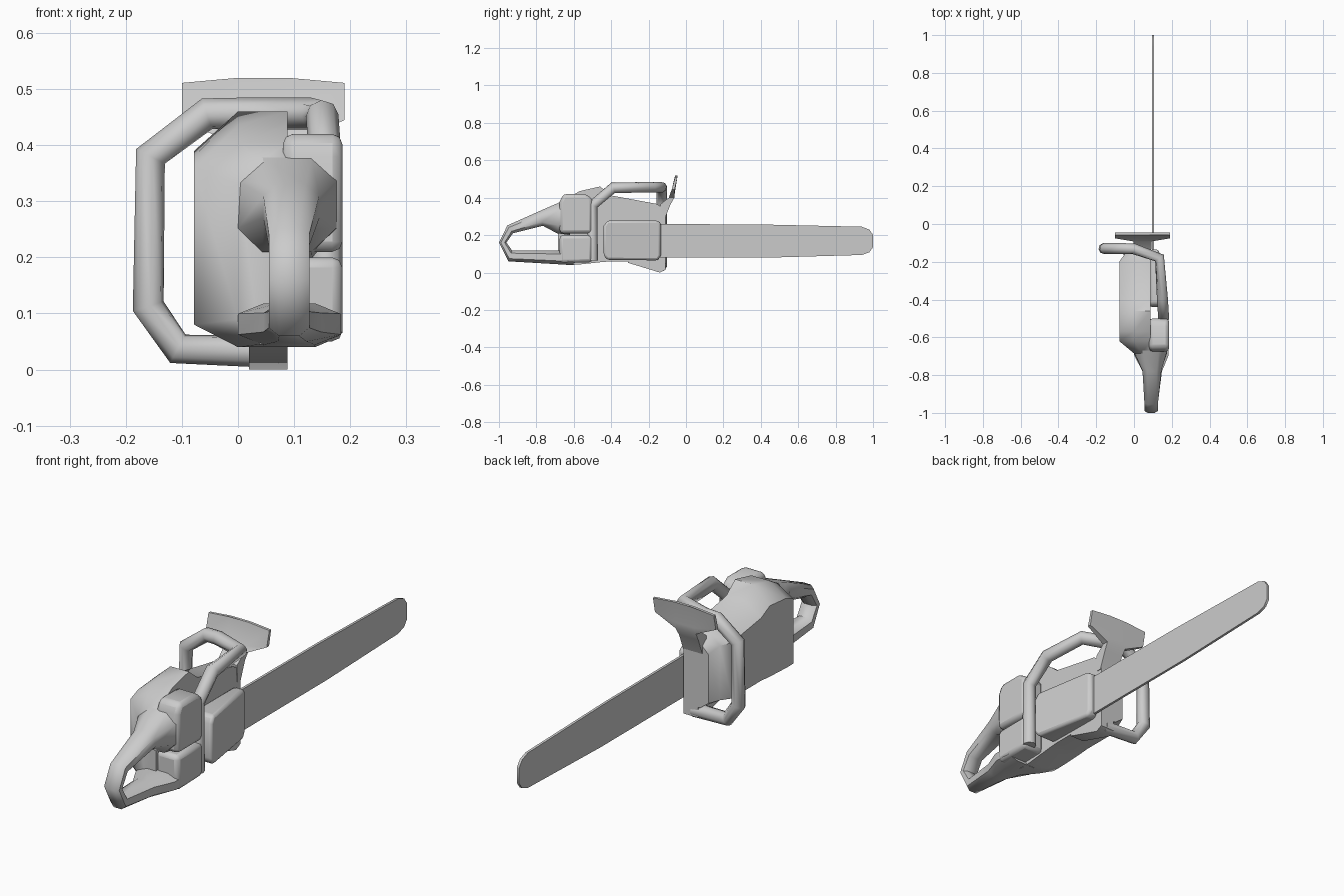
import bpy, bmesh, math


def finish(ob, angle=50):
    bpy.ops.object.select_all(action='DESELECT')
    ob.select_set(True)
    bpy.context.view_layer.objects.active = ob
    bpy.ops.object.shade_smooth_by_angle(angle=math.radians(angle))
    return ob


def loft(name, rings, angle=50):
    """Skin equal-length rings of points and cap both ends."""
    bm = bmesh.new()
    vs = [[bm.verts.new(p) for p in r] for r in rings]
    n = len(vs[0])
    for a, b in zip(vs, vs[1:]):
        for i in range(n):
            j = (i + 1) % n
            bm.faces.new((a[i], a[j], b[j], b[i]))
    bm.faces.new(vs[0])
    bm.faces.new(vs[-1])
    bmesh.ops.recalc_face_normals(bm, faces=bm.faces)
    me = bpy.data.meshes.new(name)
    bm.to_mesh(me)
    bm.free()
    ob = bpy.data.objects.new(name, me)
    bpy.context.collection.objects.link(ob)
    return finish(ob, angle)


def side_prism(name, pts, x0, x1, bevel=0.0):
    """Extrude a (y, z) profile along x; x1 may be a function of y."""
    f = x1 if callable(x1) else (lambda y: x1)
    ob = loft(name, [[(x0, y, z) for y, z in pts],
                     [(f(y), y, z) for y, z in pts]])
    if bevel:
        m = ob.modifiers.new('bevel', 'BEVEL')
        m.width, m.segments = bevel, 2
        m.limit_method, m.angle_limit = 'ANGLE', math.radians(40)
    return ob


# Engine housing: chamfered on the left, flat on the right
housing = []
for y, xl, zb, zbl, ztl, zt in [
        (-0.685, 0.00, 0.045, 0.09, 0.33, 0.37),
        (-0.62, -0.078, 0.04, 0.08, 0.36, 0.405),
        (-0.57, -0.078, 0.043, 0.08, 0.38, 0.435),
        (-0.46, -0.078, 0.055, 0.085, 0.39, 0.46),
        (-0.40, -0.078, 0.06, 0.09, 0.36, 0.412),
        (-0.20, -0.078, 0.06, 0.09, 0.33, 0.375),
        (-0.16, -0.05, 0.06, 0.09, 0.325, 0.368),
        (-0.11, -0.03, 0.06, 0.09, 0.30, 0.34)]:
    housing.append([(0.088, y, zb), (max(0, xl + 0.04), y, zb), (xl, y, zbl),
                    (xl, y, ztl), (max(0, xl + 0.04), y, zt), (0.088, y, zt)])
loft('engine_housing', housing)

# Rear handle: rounded section swept round the grip opening
grip = []
for (oy, oz), (iy, iz), xl, xr in [
        ((-0.60, 0.41), (-0.62, 0.20), -0.01, 0.18),
        ((-0.67, 0.378), (-0.69, 0.21), 0.0, 0.175),
        ((-0.78, 0.33), (-0.765, 0.25), 0.045, 0.145),
        ((-0.955, 0.252), (-0.925, 0.21), 0.055, 0.127),
        ((-1.0, 0.16), (-0.96, 0.16), 0.055, 0.127),
        ((-0.95, 0.06), (-0.93, 0.118), 0.055, 0.127),
        ((-0.78, 0.05), (-0.78, 0.118), 0.045, 0.148),
        ((-0.68, 0.044), (-0.70, 0.118), 0.0, 0.183),
        ((-0.60, 0.04), (-0.62, 0.118), 0.0, 0.183)]:
    sec = []
    for s, t in [(.25, 0), (.75, 0), (1, .25), (1, .75),
                 (.75, 1), (.25, 1), (0, .75), (0, .25)]:
        sec.append((xl + (xr - xl) * s, oy + (iy - oy) * t, oz + (iz - oz) * t))
    grip.append(sec)
loft('rear_handle', grip)

# Two covers on the right, behind the front handle
side_prism('upper_side_cover', [(-0.675, 0.21), (-0.5, 0.21), (-0.5, 0.395),
           (-0.54, 0.42), (-0.655, 0.42), (-0.675, 0.38)], 0.08, 0.186, 0.018)
side_prism('lower_side_cover', [(-0.675, 0.05), (-0.5, 0.055), (-0.5, 0.2),
           (-0.675, 0.2)], 0.08, 0.186, 0.018)

# Drive cover, tapering forward over the bar root
side_prism('drive_cover', [(-0.44, 0.09), (-0.42, 0.068), (-0.15, 0.065),
           (-0.135, 0.09), (-0.135, 0.27), (-0.16, 0.278), (-0.42, 0.278),
           (-0.44, 0.25)], 0.085, lambda y: 0.13 + (-0.13 - y) * 0.17, 0.012)

# Guide bar with rounded nose
side_prism('guide_bar', [(-0.3, 0.08), (0.45, 0.08), (0.94, 0.094),
           (0.98, 0.108), (1.0, 0.135), (1.0, 0.202), (0.98, 0.23),
           (0.94, 0.245), (0.4, 0.257), (-0.3, 0.26)], 0.095, 0.106)

# Mounting foot beneath the housing
side_prism('handle_foot', [(-0.31, 0.07), (-0.31, 0.052), (-0.14, 0.0),
           (-0.11, 0.015), (-0.11, 0.075)], 0.02, 0.088)

# Hand guard: stem flaring to a wide plate
guard = []
for ze, zm, y, xl, xr, t in [
        (0.29, 0.29, -0.122, -0.001, 0.091, 0.02),
        (0.365, 0.365, -0.11, -0.001, 0.091, 0.055),
        (0.40, 0.40, -0.077, -0.004, 0.094, 0.03),
        (0.445, 0.425, -0.068, -0.10, 0.19, 0.016),
        (0.511, 0.52, -0.052, -0.10, 0.19, 0.012)]:
    row = [(xl, ze), (0.0, zm), (0.09, zm), (xr, ze)]
    guard.append([(x, y - t / 2, z) for x, z in row] +
                 [(x, y + t / 2, z) for x, z in reversed(row)])
loft('hand_guard', guard)

# Front handle: bent tube wrapping over the top and down the left
path = [(0.157, -0.50, 0.065), (0.157, -0.50, 0.36), (0.15, -0.39, 0.453),
        (0.135, -0.18, 0.456), (0.0, -0.132, 0.456), (-0.055, -0.13, 0.456),
        (-0.156, -0.13, 0.38), (-0.16, -0.13, 0.113),
        (-0.107, -0.13, 0.037), (0.055, -0.135, 0.032)]
cu = bpy.data.curves.new('front_handle', 'CURVE')
cu.dimensions = '3D'
sp = cu.splines.new('POLY')
sp.points.add(len(path) - 1)
for p, c in zip(sp.points, path):
    p.co = (*c, 1)
cu.bevel_depth, cu.bevel_resolution, cu.use_fill_caps = 0.029, 2, True
tube = bpy.data.objects.new('front_handle', cu)
bpy.context.collection.objects.link(tube)
bpy.ops.object.select_all(action='DESELECT')
tube.select_set(True)
bpy.context.view_layer.objects.active = tube
bpy.ops.object.convert(target='MESH')
finish(bpy.context.view_layer.objects.active, 60)
